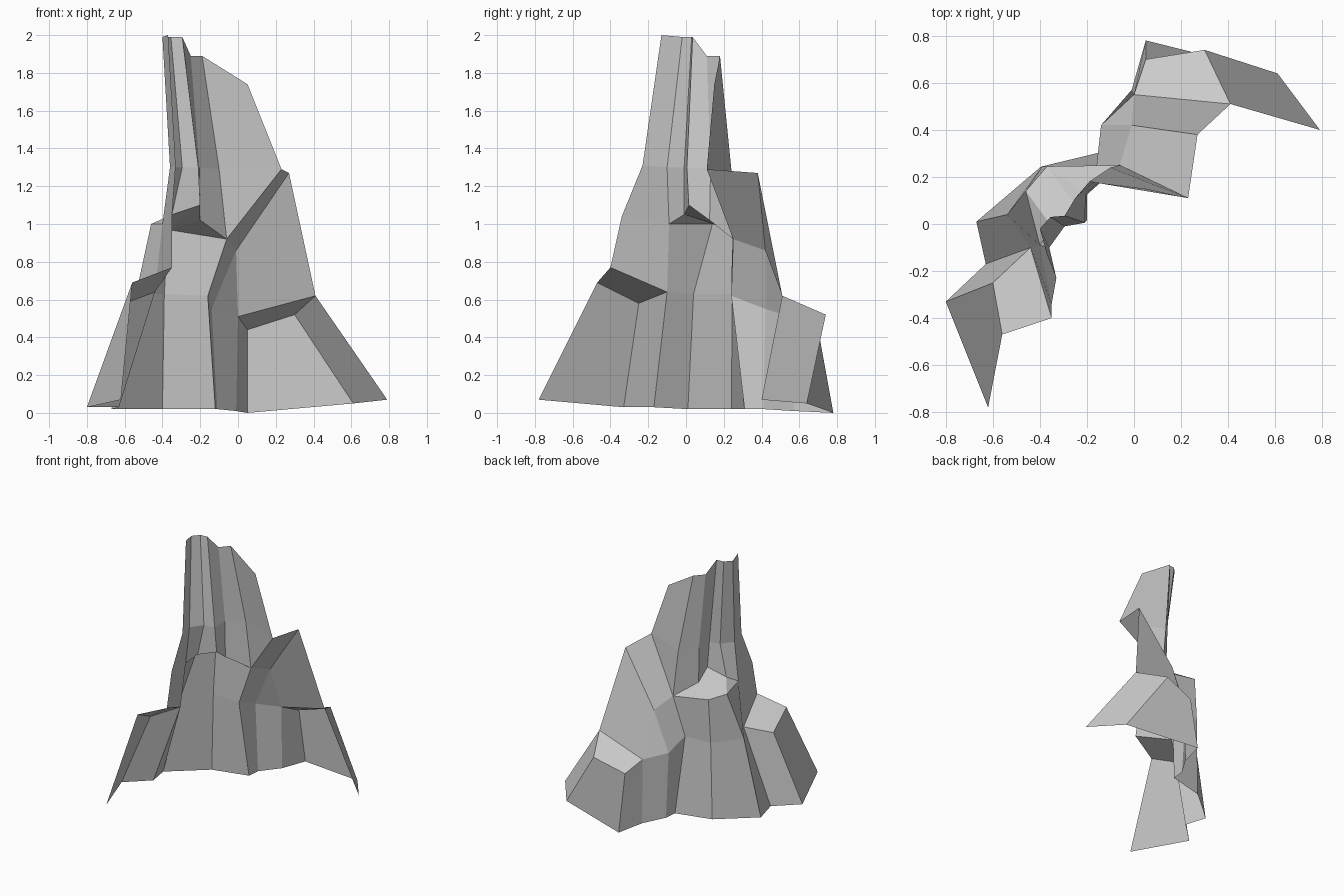
import bpy, bmesh

if "Cube" in bpy.data.objects:
    bpy.data.objects.remove(bpy.data.objects["Cube"])

bm = bmesh.new()


def row(*points):
    """Make one course line of the rock face, listed from left end to right end."""
    return [bm.verts.new(p) for p in points]


def bridge(lower, upper):
    """Skin two course lines; repeated points give triangles."""
    for i in range(len(lower) - 1):
        ring = [lower[i + 1], lower[i], upper[i], upper[i + 1]]
        ring = list(dict.fromkeys(ring))
        if len(ring) > 2:
            bm.faces.new(ring)


# Foot of the cliff, running round the outside
foot = row((-.62, -.78, .07), (-.80, -.33, .03), (-.63, -.17, .03), (-.67, .01, .02),
           (-.40, .24, .02), (-.12, .31, .02), (-.11, .41, .02), (-.01, .57, .01),
           (.05, .78, 0), (.61, .64, .05), (.79, .40, .07))

# Top of the lower wall
skirt = row((-.56, -.47, .69), (-.60, -.25, .58), (-.44, -.10, .64), (-.54, .04, .63),
            (-.39, .245, .63), (-.16, .24, .62), (-.14, .42, .55), (0, .55, .51),
            (.05, .70, .44), (.30, .74, .52), (.41, .51, .62))
bridge(foot, skirt)

# Sloping ledges on the left and right buttresses
left_back, = row((-.35, -.40, .77))
bridge(skirt[0:2], [left_back, skirt[2]])
bridge(skirt[7:9], [skirt[10], skirt[9]])

# Middle wall up to the shoulder line
shoulder = row((-.35, -.34, 1.04), (-.40, -.09, 1.0), (-.46, .14, 1.0), (-.37, .245, .97),
               (-.06, .25, .92), (-.01, .42, .86), (.27, .38, 1.27))
end, side, corner, front, notch, crag_low, crag_high = shoulder
bridge([left_back] + skirt[2:8] + [skirt[10]],
       shoulder[:6] + [crag_low, crag_high])

# Right crag ledge
crag_back, = row((.23, .11, 1.29))
bridge([crag_low, crag_high], [notch, crag_back])

# Central ledge in front of the spire
recess = row((-.35, -.01, 1.05), (-.20, .015, 1.10), (-.20, .125, 1.02))
bridge([side, corner, front, front, notch], [side] + recess + [notch])

# Fluted spire, from the recess through the waist to the broken top
waist = row((-.33, -.23, 1.31), (-.36, -.10, 1.30), (-.295, -.01, 1.30),
            (-.21, .005, 1.30), (-.205, .13, 1.30), (-.10, .24, 1.29))
peak = row((-.37, -.13, 2.0), (-.40, -.02, 1.99), (-.355, .03, 1.99), (-.295, .035, 1.99),
           (-.25, .11, 1.89), (-.19, .18, 1.89), (.05, .15, 1.74))
bridge([end, side] + recess + [notch, crag_back], waist + [crag_back])
bridge(waist + [crag_back], peak)

mesh = bpy.data.meshes.new("rock_cliff")
bm.to_mesh(mesh)
bm.free()
cliff = bpy.data.objects.new("rock_cliff", mesh)
bpy.context.collection.objects.link(cliff)
